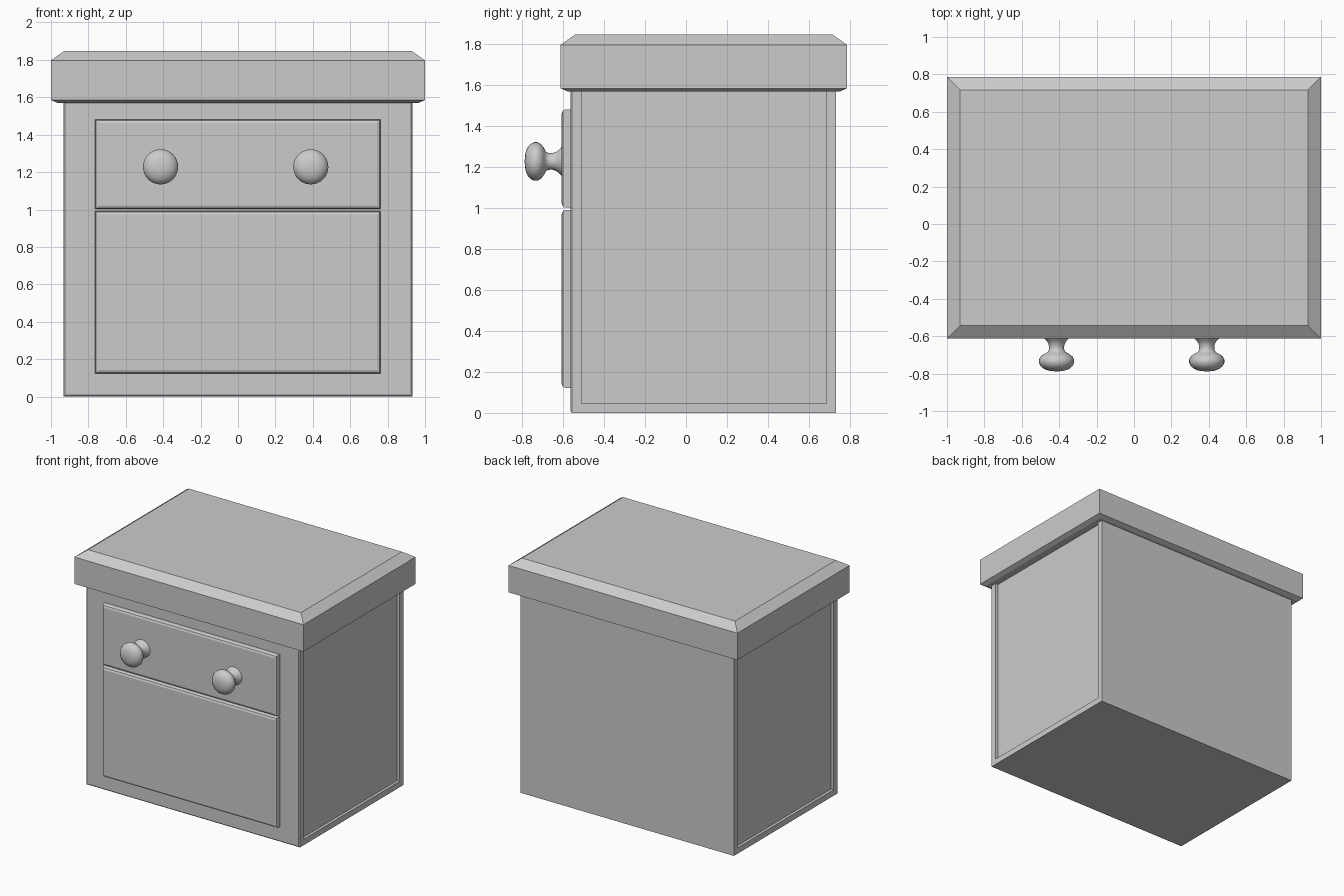
import bpy, bmesh, math
from mathutils import Matrix, Vector

if "Cube" in bpy.data.objects:
    bpy.data.objects.remove(bpy.data.objects["Cube"])


def finish(bm, name):
    bmesh.ops.recalc_face_normals(bm, faces=bm.faces)
    me = bpy.data.meshes.new(name)
    bm.to_mesh(me)
    bm.free()
    ob = bpy.data.objects.new(name, me)
    bpy.context.collection.objects.link(ob)
    return ob


def box(lo, hi):
    lo, hi = Vector(lo), Vector(hi)
    bm = bmesh.new()
    bmesh.ops.create_cube(bm, size=1)
    bmesh.ops.scale(bm, vec=hi - lo, verts=bm.verts)
    bmesh.ops.translate(bm, vec=(lo + hi) / 2, verts=bm.verts)
    return bm


def bevel_front(bm, y, width, segments):
    edges = [e for e in bm.edges if all(abs(v.co.y - y) < 1e-5 for v in e.verts)]
    bmesh.ops.bevel(bm, geom=edges, offset=width, offset_type='OFFSET',
                    segments=segments, profile=0.5, affect='EDGES')


# Cabinet body with softened front edges and recessed side panels
bm = box((-0.932, -0.565, 0), (0.932, 0.733, 1.64))
bevel_front(bm, -0.565, 0.008, 1)
bm.normal_update()
sides = [f for f in bm.faces if abs(f.normal.x) > 0.99]
for f in sides:
    n = f.normal.copy()
    bmesh.ops.inset_region(bm, faces=[f], thickness=0.066)
    r = bmesh.ops.extrude_discrete_faces(bm, faces=[f])
    bmesh.ops.translate(bm, vec=-0.022 * n, verts=r['faces'][0].verts)
finish(bm, "cabinet_body")

# Chamfered top slab lofted from rectangles: (inset, height)
bm = bmesh.new()
rings = []
for inset, z in ((0.035, 1.57), (0, 1.585), (0, 1.797), (0.07, 1.847)):
    x, y0, y1 = 1 - inset, -0.613 + inset, 0.787 - inset
    rings.append([bm.verts.new((a, b, z)) for a, b in
                  ((-x, y0), (x, y0), (x, y1), (-x, y1))])
for a, b in zip(rings, rings[1:]):
    for i in range(4):
        j = (i + 1) % 4
        bm.faces.new((a[i], a[j], b[j], b[i]))
bm.faces.new(rings[0][::-1])
bm.faces.new(rings[-1])
finish(bm, "top_slab")

# Drawer and door fronts
for name, z0, z1 in (("drawer_front", 1.002, 1.482), ("door_front", 0.122, 0.992)):
    bm = box((-0.765, -0.607, z0), (0.762, -0.555, z1))
    bevel_front(bm, -0.607, 0.02, 2)
    finish(bm, name)

# Turned knobs: (radius, distance out from drawer face)
profile = [(0.072, -0.005), (0.07, 0.002), (0.056, 0.014), (0.045, 0.03),
           (0.04, 0.048), (0.041, 0.065), (0.048, 0.078), (0.066, 0.087),
           (0.084, 0.1), (0.094, 0.118), (0.094, 0.135), (0.085, 0.153),
           (0.067, 0.168), (0.043, 0.177), (0.02, 0.18), (0, 0.181)]
for name, x in (("left_knob", -0.414), ("right_knob", 0.389)):
    bm = bmesh.new()
    vs = [bm.verts.new((r, -0.607 - d, 0)) for r, d in profile]
    es = [bm.edges.new(p) for p in zip(vs, vs[1:])]
    bmesh.ops.spin(bm, geom=vs + es, cent=(0, 0, 0), axis=(0, 1, 0),
                   angle=2 * math.pi, steps=32)
    bmesh.ops.remove_doubles(bm, verts=bm.verts, dist=1e-5)
    bmesh.ops.transform(bm, matrix=Matrix.Translation((x, 0, 1.228)), verts=bm.verts)
    for f in bm.faces:
        f.smooth = True
    finish(bm, name)
